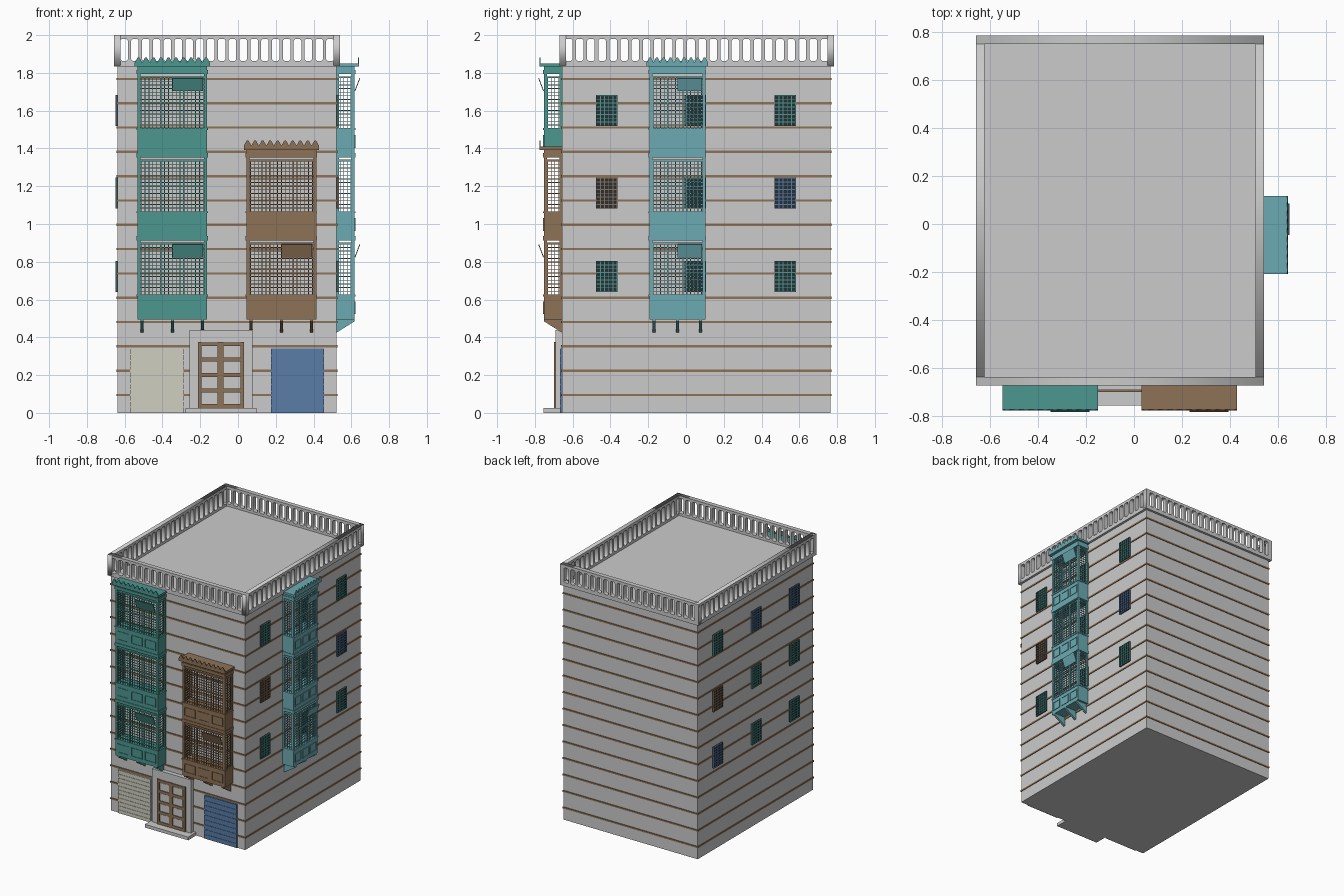
import bpy, bmesh, math
from mathutils import Matrix, Vector

if "Cube" in bpy.data.objects:
    bpy.data.objects.remove(bpy.data.objects["Cube"])

X0, X1, Y0, Y1 = -0.637, 0.522, -0.657, 0.765
TEAL, LIGHT, BROWN = (.075, .31, .28, 1), (.15, .41, .45, 1), (.27, .17, .095, 1)
BLUE, CREAM, DARK = (.1, .2, .38, 1), (.62, .62, .53, 1), (.02, .03, .035, 1)
mats = {}


class Part:
    """Collects boxes and prisms into one named object."""
    def __init__(self, name, color=None, M=Matrix()):
        self.name, self.color, self.M, self.bm = name, color, M, bmesh.new()

    def box(self, x0, x1, y0, y1, z0, z1):
        m = Matrix.Translation(((x0 + x1) / 2, (y0 + y1) / 2, (z0 + z1) / 2))
        bmesh.ops.create_cube(self.bm, size=1, matrix=m @ Matrix.Diagonal((x1 - x0, y1 - y0, z1 - z0, 1)))

    def prism(self, pts, d):
        f = self.bm.faces.new([self.bm.verts.new(p) for p in pts])
        r = bmesh.ops.extrude_face_region(self.bm, geom=[f], use_keep_orig=True)
        for v in r["geom"]:
            if isinstance(v, bmesh.types.BMVert):
                v.co += Vector(d)

    def done(self):
        bmesh.ops.recalc_face_normals(self.bm, faces=self.bm.faces)
        me = bpy.data.meshes.new(self.name)
        self.bm.to_mesh(me)
        self.bm.free()
        finish(self.name, me, self.color, self.M)


def finish(name, me, color, M):
    ob = bpy.data.objects.new(name, me)
    ob.matrix_world = M
    bpy.context.collection.objects.link(ob)
    if color:
        if color not in mats:
            mats[color] = bpy.data.materials.new("paint_%d" % len(mats))
            mats[color].diffuse_color = color
        me.materials.append(mats[color])


# main block and wooden bands running round it
p = Part("building_body")
p.box(X0, X1, Y0, Y1, 0, 1.845)
p.done()
p = Part("wood_bands", BROWN)
for i in range(14):
    z = .095 + .1287 * i
    e = .005
    p.box(X0 - e, X1 + e, Y0 - e, Y0, z - .006, z + .006)
    p.box(X0 - e, X1 + e, Y1, Y1 + e, z - .006, z + .006)
    p.box(X0 - e, X0, Y0, Y1, z - .006, z + .006)
    p.box(X1, X1 + e, Y0, Y1, z - .006, z + .006)
p.done()


# parapet walls: plates with chamfered slots
def parapet(name, length, holes, margin, M):
    cu = bpy.data.curves.new(name, 'CURVE')
    cu.dimensions, cu.fill_mode, cu.extrude = '2D', 'BOTH', .0175

    def loop(pts):
        s = cu.splines.new('POLY')
        s.points.add(len(pts) - 1)
        for q, (a, b) in zip(s.points, pts):
            q.co = (a, b, 0, 1)
        s.use_cyclic_u = True
    h = length / 2
    loop([(-h, 1.84), (h, 1.84), (h, 2), (-h, 2)])
    a, b, c = .02, .058, .008
    ring = [(a, b - c), (a - c, b), (c - a, b), (-a, b - c), (-a, c - b), (c - a, -b), (a - c, -b), (a, c - b)]
    for i in range(holes):
        x = -h + margin + (length - 2 * margin) * i / (holes - 1)
        loop([(x + u, 1.922 + v) for u, v in ring])
    ob = bpy.data.objects.new(name, cu)
    bpy.context.collection.objects.link(ob)
    me = bpy.data.meshes.new_from_object(ob.evaluated_get(bpy.context.evaluated_depsgraph_get()))
    bpy.data.objects.remove(ob)
    finish(name, me, None, M @ Matrix.Rotation(math.pi / 2, 4, 'X'))


PX0, PX1, PY0, PY1 = -.656, .54, -.671, .783
cx, cy, t = (PX0 + PX1) / 2, (PY0 + PY1) / 2, .0175
R = Matrix.Rotation(math.pi / 2, 4, 'Z')
for n, y in (("front", PY0 + t), ("back", PY1 - t)):
    parapet("parapet_" + n, PX1 - PX0, 20, .053, Matrix.Translation((cx, y, 0)))
for n, x in (("left", PX0 + t), ("right", PX1 - t)):
    parapet("parapet_" + n, PY1 - PY0, 24, .05, Matrix.Translation((x, cy, 0)) @ R)
p = Part("roof_slab")
p.box(PX0, PX1, PY0, PY1, 1.835, 1.845)
p.done()


# latticed bay window, local -y faces outward from the wall
def bay(name, w, floors, color, M):
    h, D = w / 2, .095
    p = Part(name + "_frame", color, M)
    lat = Part(name + "_lattice", color, M)
    trim = Part(name + "_panel_trim", color, M)
    for i in range(floors):
        b = .495 + .44 * i
        p.box(-h, h, -D, 0, b, b + .125)
        p.box(-h - .004, h + .004, -D - .004, 0, b + .122, b + .132)
        p.box(-h, h, -D, 0, b + .397, b + .406)
        p.box(-h - .004, h + .004, -D - .004, 0, b + .418, b + .441)
        # posts, mullions and mid rail
        for s in (-1, 1):
            x = s * (h - .008)
            p.box(x - .008, x + .008, -D, -D + .016, b + .125, b + .42)
            p.box(x - .008, x + .008, -.012, 0, b + .125, b + .42)
            x = s * w / 6
            p.box(x - .004, x + .004, -D, -D + .01, b + .13, b + .4)
        p.box(-h, h, -D, -D + .01, b + .262, b + .27)
        # lattice bars on the front and both sides
        n = round(w / .02)
        for k in range(1, n):
            x = -h + w * k / n
            lat.box(x - .002, x + .002, -D + .003, -D + .007, b + .13, b + .4)
        for k in range(1, 14):
            z = b + .13 + .27 * k / 14
            lat.box(-h, h, -D + .003, -D + .007, z - .002, z + .002)
            for s in (-1, 1):
                x = s * (h - .005)
                lat.box(x - .002, x + .002, -D, 0, z - .002, z + .002)
        for s in (-1, 1):
            for k in range(1, 5):
                x, y = s * (h - .005), -D * k / 5
                lat.box(x - .002, x + .002, y - .002, y + .002, b + .13, b + .4)
        # moulded outlines of three panels
        for k in (-1, 0, 1):
            x, a, z0, z1 = k * w * .32, w * .13, b + .028, b + .096
            for q in ((x - a, x + a, z0, z0 + .005), (x - a, x + a, z1 - .005, z1),
                      (x - a, x - a + .005, z0, z1), (x + a - .005, x + a, z0, z1)):
                trim.box(q[0], q[1], -D - .004, -D, q[2], q[3])
        # tilted flap on alternate floors
        if i % 2 == 0:
            z0, z1 = b + .328, b + .396
            trim.prism([(0, -D - .004, z0), (.44 * w, -D - .004, z0),
                        (.44 * w, -D - .03, z1), (0, -D - .03, z1)], (0, .004, .002))
    # cornice with pointed crest
    T = .495 + .44 * floors
    c = h + .014
    crown = Part(name + "_crown", color, M)
    crown.box(-h, h, -D, 0, T, T + .02)
    crown.box(-c, c, -D - .022, 0, T + .018, T + .034)
    n = round(2 * c / .038)
    pts = [(-c, -D - .024, T + .018), (c, -D - .024, T + .018)]
    for k in range(n):
        x, s = c - 2 * c * k / n, 2 * c / n
        pts += [(x, -D - .024, T + .04), (x - s * .38, -D - .024, T + .066),
                (x - s * .62, -D - .024, T + .066)]
    pts.append((-c, -D - .024, T + .04))
    crown.prism(pts, (0, .006, 0))
    # triangular brackets below
    br = Part(name + "_brackets", color, M)
    for x in (-h + .025, 0, h - .025):
        br.prism([(x - .008, 0, .495), (x - .008, -D, .495), (x - .008, -D, .485), (x - .008, 0, .425)], (.016, 0, 0))
    for q in (p, lat, trim, crown, br):
        q.done()


bay("teal_bay", .37, 3, TEAL, Matrix.Translation((-.348, Y0, 0)))
bay("brown_bay", .37, 2, BROWN, Matrix.Translation((.23, Y0, 0)))
bay("side_bay", .297, 3, LIGHT, Matrix.Translation((X1, -.046, 0)) @ R)


# small grilled windows on both side walls
def window(name, color, M):
    p = Part(name + "_pane", DARK, M)
    p.box(-.056, .056, -.007, 0, -.082, .082)
    p.done()
    p = Part(name + "_grille", color, M)
    for k in range(6):
        x = -.055 + .022 * k
        p.box(x - .002, x + .002, -.012, -.006, -.082, .082)
    for k in range(9):
        z = -.08 + .02 * k
        p.box(-.057, .057, -.012, -.006, z - .002, z + .002)
    p.done()


right = [[TEAL, BROWN, TEAL], [TEAL, TEAL, TEAL], [TEAL, BLUE, TEAL]]
left = [[BLUE, TEAL, TEAL], [BLUE, TEAL, TEAL], [TEAL, BROWN, BLUE]]
for i, y in enumerate((-.42, .05, .525)):
    for j, z in enumerate((1.6, 1.163, .723)):
        window("right_window_%d%d" % (i, j), right[i][j], Matrix.Translation((X1, y, z)) @ R)
        window("left_window_%d%d" % (i, j), left[i][j], Matrix.Translation((X0, y, z)) @ R.inverted())


# roller shutters with slats
def shutter(name, x0, x1, color, n):
    p = Part(name, color)
    p.box(x0, x1, Y0 - .007, Y0, 0, .34)
    for k in range(n):
        z = .34 * k / n
        p.box(x0, x1, Y0 - .01, Y0 - .006, z + .003, z + .34 / n - .003)
    p.done()


shutter("cream_shutter", -.572, -.288, CREAM, 11)
shutter("blue_shutter", .175, .455, BLUE, 9)

# entrance portal, step and wooden double door
p = Part("door_portal")
p.box(-.258, .077, -.69, Y0, 0, .44)
p.done()
p = Part("door_step")
p.box(-.277, .098, -.755, Y0, 0, .025)
p.done()
p = Part("wooden_door", BROWN)
glass = Part("door_panels")
for x0, x1 in ((-.213, -.193), (-.108, -.077), (.012, .032)):
    p.box(x0, x1, -.698, -.685, .025, .375)
for k in range(5):
    z = .025 + .082 * k
    p.box(-.213, .032, -.698, -.685, z, z + (.022 if k < 4 else .02))
    if k < 4:
        for x0 in (-.187, -.071):
            glass.box(x0, x0 + .077, -.696, -.685, z + .024, z + .08)
p.done()
glass.done()

for m in bpy.data.materials:
    if m.users and not m.is_grease_pencil:
        m.use_nodes = True
        m.node_tree.nodes["Principled BSDF"].inputs["Base Color"].default_value = m.diffuse_color
